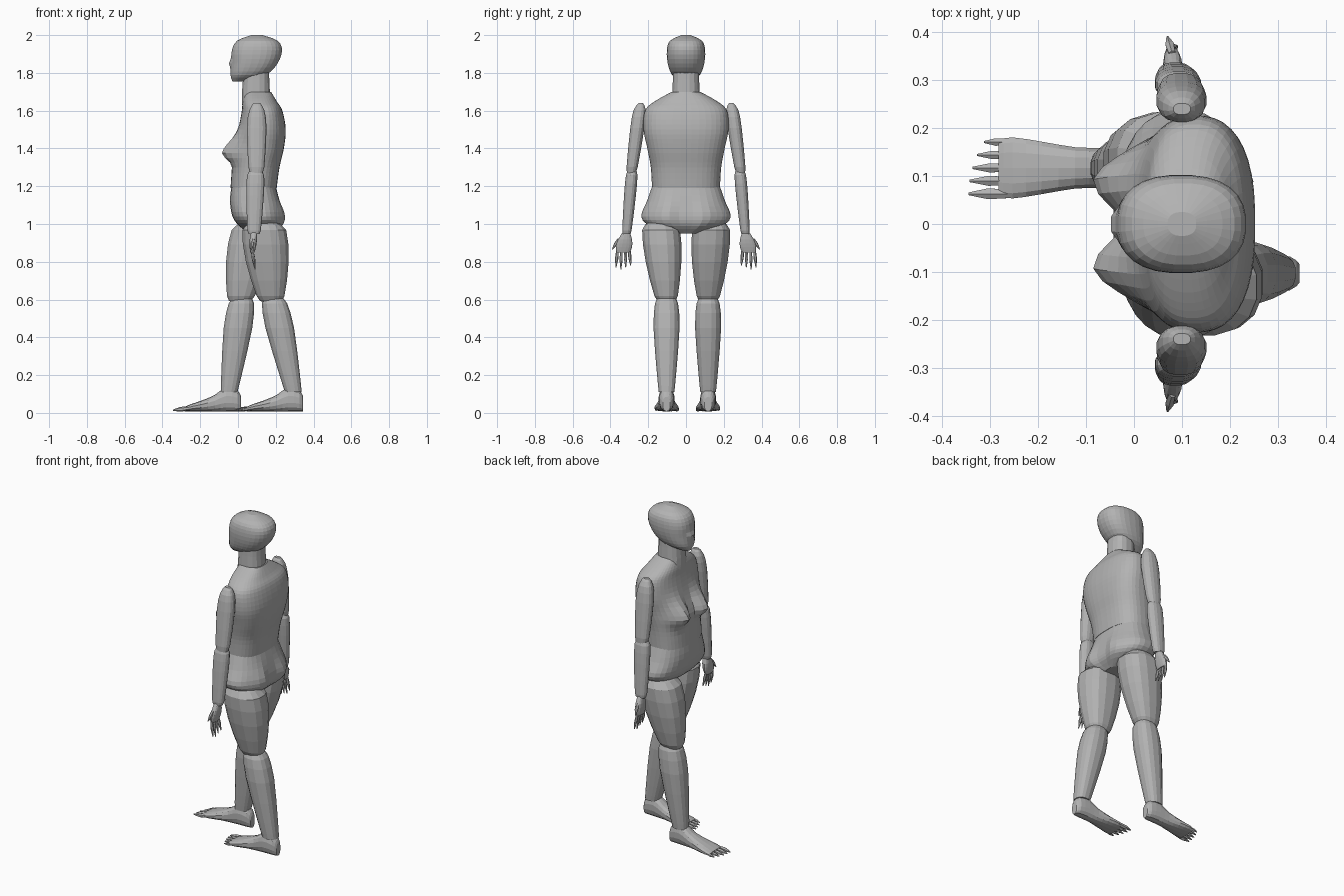
import bpy, bmesh
from math import cos, sin, pi, exp, copysign
from mathutils import Vector

cube = bpy.data.objects.get("Cube")
if cube:
    bpy.data.objects.remove(cube)

grey = bpy.data.materials.new("plain grey")
grey.use_nodes = True
colour = (0.45, 0.45, 0.45, 1)
grey.diffuse_color = colour
grey.node_tree.nodes["Principled BSDF"].inputs["Base Color"].default_value = colour


def finish(name, bm):
    bmesh.ops.recalc_face_normals(bm, faces=bm.faces)
    mesh = bpy.data.meshes.new(name)
    bm.to_mesh(mesh)
    bm.free()
    mesh.materials.append(grey)
    obj = bpy.data.objects.new(name, mesh)
    bpy.context.scene.collection.objects.link(obj)


def spline(a, b, c, d, t):
    """Catmull-Rom curve value between b and c."""
    return b + t * ((c - a) + t * (2 * a - 5 * b + 4 * c - d + t * (3 * b - a - 3 * c + d))) / 2


def refine(rows, steps):
    """Add smoothly interpolated sections between the given ones."""
    padded = [rows[0], *rows, rows[-1]]
    fine = []
    for group in zip(padded, padded[1:], padded[2:], padded[3:]):
        for k in range(steps):
            fine.append([spline(*values, k / steps) for values in zip(*group)])
    return fine + [rows[-1]]


def loft(name, rows, sides=16, power=2.4, steps=2, along_x=False, shape=None):
    """Skin rounded sections given as station, centre a, centre b, half a, half b."""
    bm = bmesh.new()
    rings = []
    for station, centre_a, centre_b, half_a, half_b in refine(rows, steps):
        ring = []
        for i in range(sides):
            angle = 2 * pi * (i + 0.5) / sides
            u, v = (copysign(abs(f) ** (2 / power), f) for f in (cos(angle), sin(angle)))
            a = centre_a + u * half_a
            b = centre_b + v * half_b
            co = Vector((station, a, b) if along_x else (a, b, station))
            if shape:
                co.x += shape(co, u)
            ring.append(bm.verts.new(co))
        rings.append(ring)
    for low, high in zip(rings, rings[1:]):
        for i in range(sides):
            j = (i + 1) % sides
            bm.faces.new((low[i], low[j], high[j], high[i]))
    bm.faces.new(rings[0])
    bm.faces.new(rings[-1])
    finish(name, bm)


def body(name, rows, **options):
    """Symmetric body part from height, front, back and half width."""
    sections = [(z, (front + back) / 2, 0, (back - front) / 2, width)
                for z, front, back, width in rows]
    loft(name, sections, **options)


def limb(name, start, end, profile):
    """Limb between two joints; profile gives fraction, half depth, half width."""
    start, end = Vector(start), Vector(end)
    sections = []
    for fraction, depth, width in profile:
        centre = start.lerp(end, fraction)
        sections.append((centre.z, centre.x, centre.y, depth, width))
    loft(name, sections)


def digits(name, items):
    """Group of tapering fingers or toes, each a start, an end and a radius."""
    bm = bmesh.new()
    for start, end, radius in items:
        start, end = Vector(start), Vector(end)
        middle = (start + end) / 2
        for a, b, near, far in ((start, middle, 0.8, 1), (middle, end, 1, 0.25)):
            cone = bmesh.ops.create_cone(bm, segments=6, cap_ends=True, radius1=radius * near,
                                         radius2=radius * far, depth=(b - a).length)
            turn = (b - a).to_track_quat("Z", "Y")
            for vert in cone["verts"]:
                vert.co = turn @ vert.co + (a + b) / 2
    finish(name, bm)


def bump(distance, width):
    return exp(-(distance / width) ** 2)


# Shaping rules for the bust, seat and nose
def bust(co, u):
    height = bump(co.z - 1.38, 0.05 if co.z < 1.38 else 0.085)
    return -0.09 * max(-u, 0) ** 0.5 * height * bump(abs(co.y) - 0.095, 0.07)


def seat(co, u):
    cheeks = 0.025 * bump(abs(co.y) - 0.1, 0.07) - 0.02 * bump(co.y, 0.03)
    return max(u, 0) * cheeks * bump(co.z - 1.04, 0.07)


def nose(co, u):
    return -0.02 * max(-u, 0) * bump(co.y, 0.025) * bump(co.z - 1.85, 0.022)


# Head, neck, torso and pelvis
body("head", [(1.755, -.03, .04, .03), (1.79, -.04, .15, .075), (1.85, -.035, .21, .097),
              (1.92, -.033, .234, .102), (1.97, -.005, .21, .085), (2, .07, .13, .025)],
     sides=28, steps=3, shape=nose)
body("neck", [(1.63, .02, .18, .085), (1.7, .02, .17, .073), (1.82, .03, .165, .07)])
body("torso", [(1.19, -.04, .205, .18), (1.3, -.03, .22, .187), (1.4, 0, .243, .205),
               (1.5, .005, .253, .225), (1.6, .02, .235, .217), (1.65, .025, .205, .165),
               (1.7, .04, .175, .075)],
     sides=40, power=2.5, steps=4, shape=bust)
body("pelvis", [(1.2, -.035, .2, .18), (1.12, -.043, .22, .208), (1.04, -.03, .23, .238),
                (.99, .005, .225, .19), (.95, .06, .19, .06)],
     sides=32, power=2.5, steps=3, shape=seat)

# Section profiles shared by both sides
upper_arm = [(0, .018, .012), (.1, .04, .033), (.35, .053, .038), (.9, .043, .03), (1, .028, .02)]
forearm = [(0, .025, .02), (.08, .046, .031), (.4, .047, .032), (.95, .036, .025), (1, .025, .018)]
palm = [(0, .015, .015), (.4, .02, .037), (.75, .017, .044), (1, .012, .036)]
thigh = [(0, .06, .06), (.1, .118, .102), (.5, .115, .096), (.93, .075, .063), (1, .05, .04)]
calf = [(0, .045, .043), (.06, .068, .062), (.32, .077, .07), (.8, .056, .052), (1, .045, .042)]
foot = [(0, .02, .085), (.02, .036, .12), (.08, .042, .135), (.14, .044, .095),
        (.21, .056, .065), (.27, .065, .045), (.3, .06, .032)]

# The right leg strides forward and the left leg trails
for label, side, hip, knee, ankle, heel in (("right", 1, .09, .01, -.05, .017),
                                            ("left", -1, .135, .175, .29, .345)):
    # Arm and hand
    limb(label + "_upper_arm", (.1, side * .24, 1.64), (.097, side * .29, 1.265), upper_arm)
    limb(label + "_forearm", (.094, side * .285, 1.285), (.085, side * .314, .95), forearm)
    limb(label + "_palm", (.085, side * .315, .965), (.076, side * .333, .85), palm)
    fingers = [((.075, side * (.3 + .021 * i), .86),
                (.09, side * (.293 + .026 * i), .76 + .01 * abs(i - 2)), .009) for i in range(4)]
    thumb = ((.08, side * .355, .92), (.07, side * .39, .865), .01)
    digits(label + "_fingers", fingers + [thumb])

    # Leg
    line = side * .11 + .007
    limb(label + "_thigh", (hip, side * .135, 1.01), (knee, line, .59), thigh)
    limb(label + "_calf", (knee + .012, line, .61), (ankle + .003, line, .11), calf)

    # Foot and toes, measured forward from the heel
    loft(label + "_foot", [(heel - reach, line, top / 2 + .004, width, top / 2 - .004)
                           for reach, width, top in foot], sides=14, along_x=True)
    toes = []
    for i in range(5):
        across = line + side * .027 * (i - 2)
        length = .362 - .002 * i * i
        toes.append(((heel - .28, across, .024), (heel - length, across, .014), .013 - .001 * i))
    digits(label + "_toes", toes)
